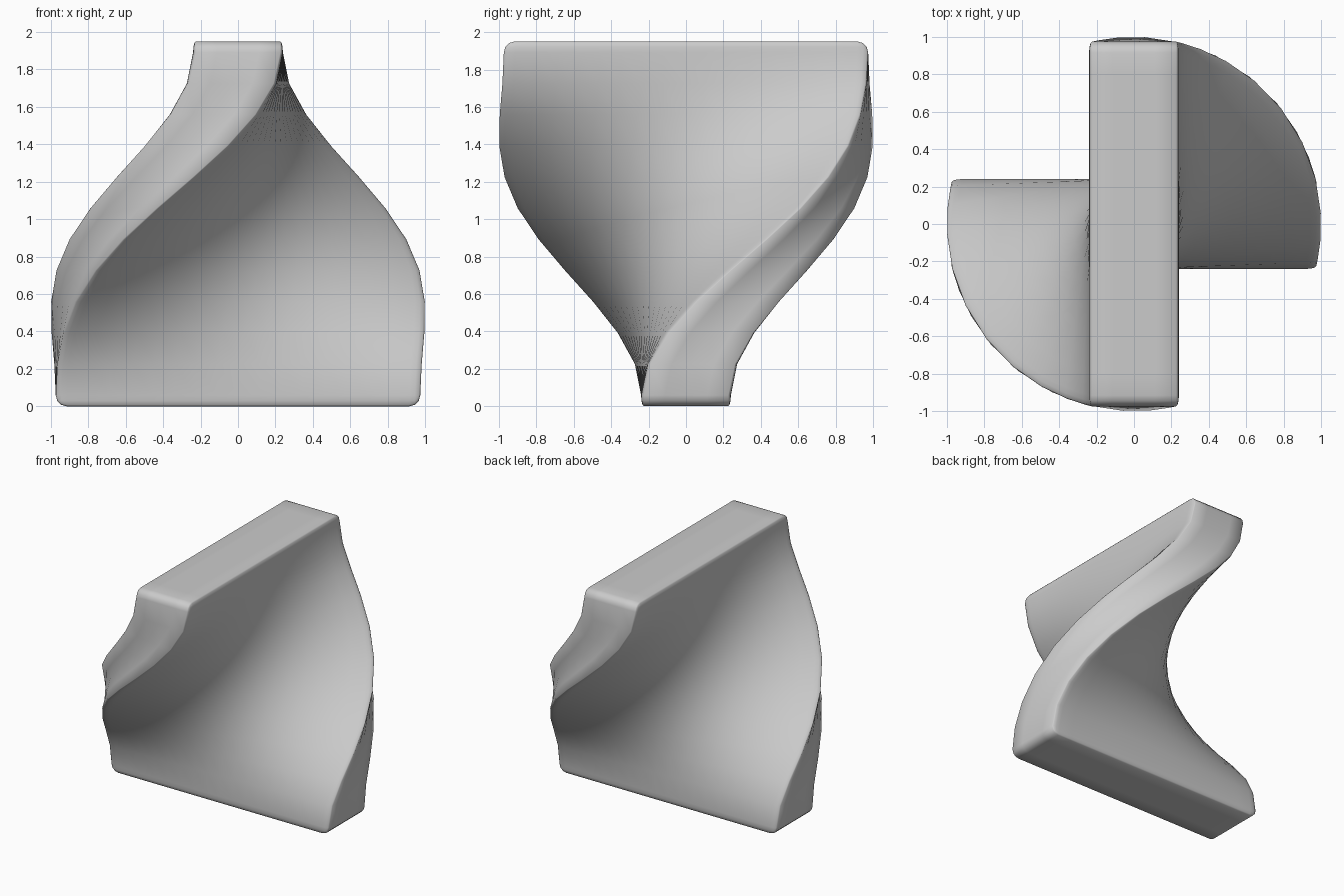
import bpy, bmesh
from math import cos, sin, pi
from mathutils import Vector

if "Cube" in bpy.data.objects:
    bpy.data.objects.remove(bpy.data.objects["Cube"])

HX, HY, HZ = 0.974, 0.24, 0.975   # half sizes of the slab
R = 0.06                          # edge rounding before scaling
Z0, Z1 = HZ * R, HZ * (2 - R)     # twist starts and ends at the rounded rims

# rounded cube stretched into an upright slab
bm = bmesh.new()
bmesh.ops.create_cube(bm, size=2)
bmesh.ops.bevel(bm, geom=bm.edges[:], offset=R, segments=3, profile=0.5, affect='EDGES')
for v in bm.verts:
    v.co = Vector((v.co.x * HX, v.co.y * HY, (v.co.z + 1) * HZ))


def cut(axis, lo, hi, n):
    """Slice the slab into n even strips along one axis."""
    for i in range(1, n):
        co, no = Vector((0, 0, 0)), Vector((0, 0, 0))
        co[axis] = lo + (hi - lo) * i / n
        no[axis] = 1
        bmesh.ops.bisect_plane(bm, geom=bm.verts[:] + bm.edges[:] + bm.faces[:],
                               plane_co=co, plane_no=no)


cut(2, Z0, Z1, 11)
cut(0, -HX * (1 - R), HX * (1 - R), 16)
cut(1, -HY * (1 - R), HY * (1 - R), 4)

# quarter turn, easing in and out
for v in bm.verts:
    t = min(1, max(0, (v.co.z - Z0) / (Z1 - Z0)))
    a = pi / 2 * t * t * (3 - 2 * t)
    x, y = v.co.x, v.co.y
    v.co.x, v.co.y = x * cos(a) - y * sin(a), x * sin(a) + y * cos(a)

bmesh.ops.recalc_face_normals(bm, faces=bm.faces[:])
for f in bm.faces:
    f.smooth = True
mesh = bpy.data.meshes.new("twisted_slab")
bm.to_mesh(mesh)
bm.free()
obj = bpy.data.objects.new("twisted_slab", mesh)
bpy.context.collection.objects.link(obj)
